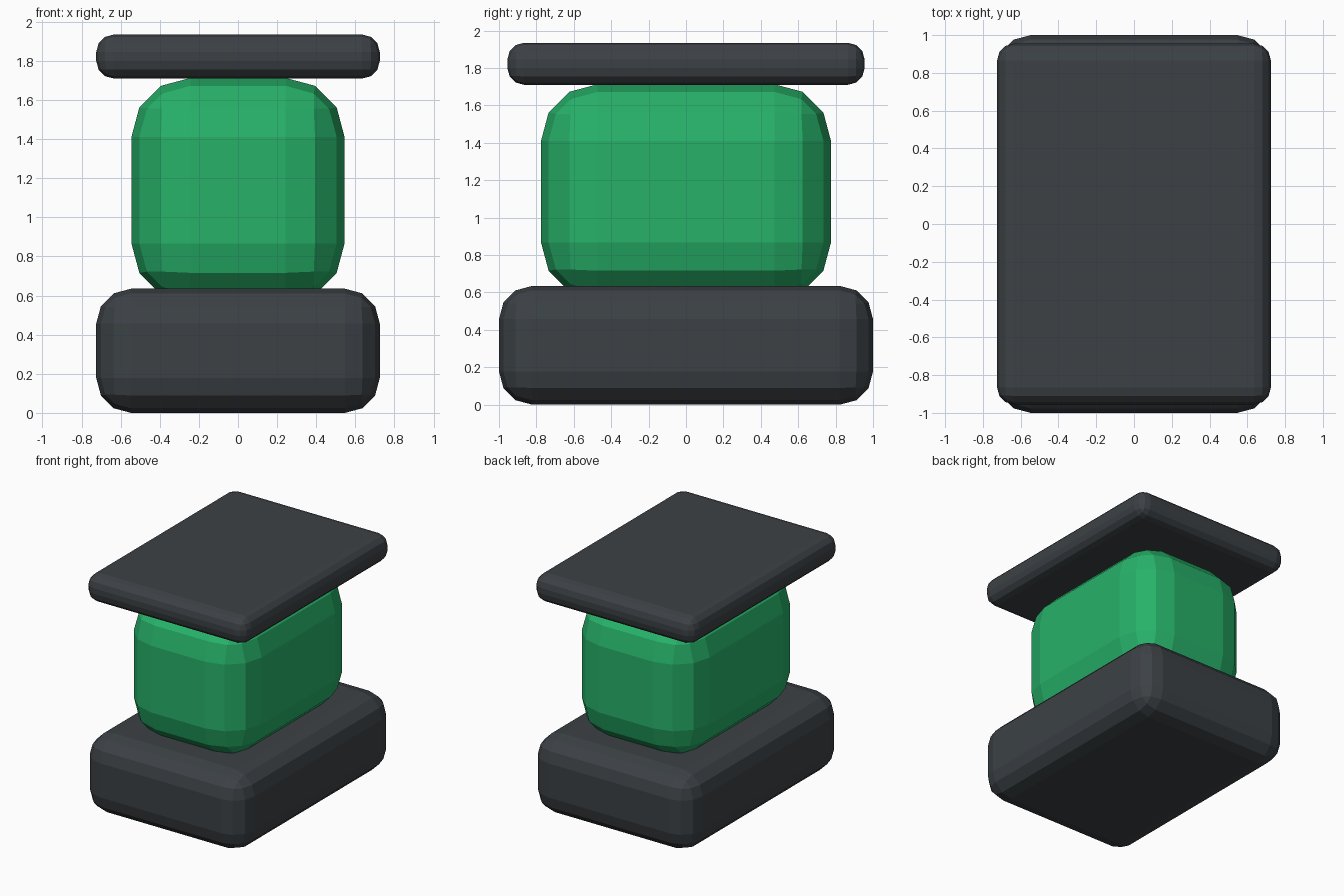
import bpy

if "Cube" in bpy.data.objects:
    bpy.data.objects.remove(bpy.data.objects["Cube"])


def material(name, color):
    mat = bpy.data.materials.new(name)
    mat.diffuse_color = color
    mat.use_nodes = True
    mat.node_tree.nodes["Principled BSDF"].inputs["Base Color"].default_value = mat.diffuse_color
    return mat


def rounded_block(name, half_x, half_y, z_low, z_high, radius, mat):
    """Box with all edges rounded in three flat facets."""
    bpy.ops.mesh.primitive_cube_add(size=2, location=(0, 0, (z_low + z_high) / 2))
    block = bpy.context.object
    block.name = name
    block.scale = (half_x, half_y, (z_high - z_low) / 2)
    bpy.ops.object.transform_apply(location=False, rotation=False, scale=True)
    bevel = block.modifiers.new("Rounded edges", 'BEVEL')
    bevel.width = radius
    bevel.segments = 3
    block.data.materials.append(mat)
    return block


dark = material("dark_grey", (0.045, 0.053, 0.06, 1))
green = material("green", (0.02, 0.44, 0.14, 1))

# Thick base block
rounded_block("base", 0.725, 1.0, 0.0, 0.635, 0.178, dark)
# Rounded body, sunk slightly into the base
rounded_block("body", 0.545, 0.775, 0.565, 1.713, 0.302, green)
# Thin top slab
rounded_block("top_slab", 0.725, 0.955, 1.71, 1.935, 0.09, dark)
